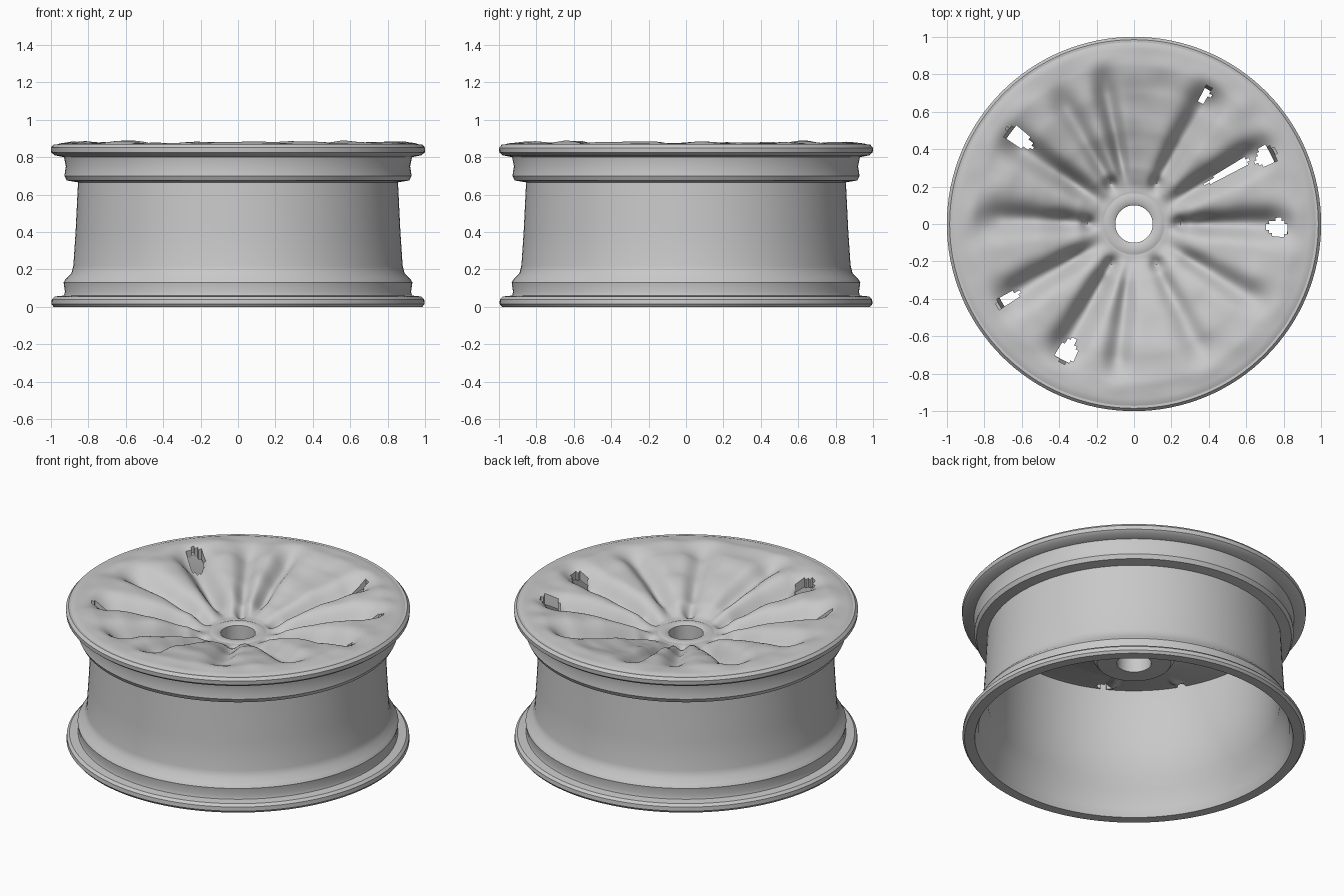
import bpy, bmesh, math
from mathutils import Vector, noise

if "Cube" in bpy.data.objects:
    bpy.data.objects.remove(bpy.data.objects["Cube"], do_unlink=True)

SEGMENTS = 288
RINGS = 54

# One cast metal colour
metal = bpy.data.materials.new("cast_grey")
metal.use_nodes = True
GREY = (0.58, 0.58, 0.58, 1)
metal.diffuse_color = GREY
metal.node_tree.nodes["Principled BSDF"].inputs["Base Color"].default_value = GREY


def finish(name, bm, angle):
    bmesh.ops.recalc_face_normals(bm, faces=bm.faces)
    mesh = bpy.data.meshes.new(name)
    bm.to_mesh(mesh)
    bm.free()
    obj = bpy.data.objects.new(name, mesh)
    mesh.materials.append(metal)
    bpy.context.collection.objects.link(obj)
    bpy.ops.object.select_all(action='DESELECT')
    obj.select_set(True)
    bpy.context.view_layer.objects.active = obj
    bpy.ops.object.shade_smooth_by_angle(angle=math.radians(angle))
    return obj


def lathe(name, profile, steps=128):
    """Spin a closed (radius, height) profile around z."""
    bm = bmesh.new()
    loops = []
    for s in range(steps):
        a = math.tau * s / steps
        loops.append([bm.verts.new((r * math.cos(a), r * math.sin(a), z)) for r, z in profile])
    n = len(profile)
    for s in range(steps):
        here, after = loops[s], loops[(s + 1) % steps]
        for k in range(n):
            bm.faces.new((here[k], after[k], after[(k + 1) % n], here[(k + 1) % n]))
    return finish(name, bm, 35)


# Barrel with both flanges, outside upward then inside downward
lathe("rim_barrel", [
    (0.985, 0), (0.997, 0.015), (0.995, 0.04), (0.98, 0.055), (0.93, 0.06),
    (0.925, 0.08), (0.932, 0.13), (0.92, 0.15), (0.89, 0.18), (0.88, 0.22),
    (0.868, 0.4), (0.855, 0.665), (0.915, 0.675), (0.928, 0.7), (0.92, 0.75),
    (0.93, 0.8), (0.98, 0.81), (0.998, 0.825), (1, 0.85), (0.985, 0.867),
    (0.93, 0.865), (0.84, 0.82), (0.82, 0.7), (0.825, 0.5), (0.845, 0.22),
    (0.89, 0.16), (0.905, 0.05), (0.925, 0)])


def smooth(a, b, x):
    t = max(0, min(1, (x - a) / (b - a)))
    return t * t * (3 - 2 * t)


def along(points, r):
    for (r0, z0), (r1, z1) in zip(points, points[1:]):
        if r <= r1:
            return z0 + (z1 - z0) * max(0, r - r0) / (r1 - r0)
    return points[-1][1]


FRONT = [(0.1, 0.69), (0.2, 0.705), (0.3, 0.765), (0.5, 0.83), (0.7, 0.87),
         (0.85, 0.882), (0.95, 0.874), (0.99, 0.86)]
BACK = [(0.1, 0.5), (0.22, 0.505), (0.26, 0.58), (0.5, 0.69), (0.8, 0.79), (0.99, 0.835)]

# Grooves between spokes: angle in degrees, depth, width factor
GROOVES = [(0, 0.11, 1), (30, 0.12, 1), (60, 0.11, 1), (83, 0.035, 2.2),
           (102, 0.075, 0.7), (120, 0.06, 0.8), (146, 0.11, 1), (178, 0.09, 1),
           (210, 0.11, 1), (241, 0.12, 1), (263, 0.06, 0.8), (298, 0.05, 0.9),
           (328, 0.07, 0.9)]

# Openings through the face: x, y, half length along the radius, half width
OPENINGS = [(0.76, -0.02, 0.06, 0.045), (0.7, 0.36, 0.06, 0.05), (0.5, 0.28, 0.14, 0.02),
            (0.38, 0.69, 0.05, 0.024), (-0.61, 0.455, 0.085, 0.043),
            (-0.67, -0.4, 0.075, 0.03), (-0.355, -0.675, 0.07, 0.05)]


def front_height(r, a):
    z = along(FRONT, r)
    reach = smooth(0.16, 0.4, r) * (1 - smooth(0.7, 0.9, r))
    cut = 0
    for deg, depth, width in GROOVES:
        d = (a - math.radians(deg) + math.pi) % math.tau - math.pi
        span = (0.025 + 0.075 * r) * width
        cut += depth * math.exp(-(d * r / span) ** 2)
    z -= cut * reach
    # Six bolt recesses around the hub
    d = (a + math.pi / 6) % (math.pi / 3) - math.pi / 6
    off = (r - 0.245) ** 2 + (r * d) ** 2
    z -= 0.05 * math.exp(-off / 0.0012)
    # Worn casting unevenness
    p = Vector((r * math.cos(a), r * math.sin(a), 0))
    return z + 0.012 * noise.noise(p * 7) * smooth(0.2, 0.4, r) * (1 - smooth(0.85, 0.97, r))


def is_open(r, a):
    x, y = r * math.cos(a), r * math.sin(a)
    for cx, cy, length, width in OPENINGS:
        out = Vector((cx, cy)).normalized()
        d = Vector((x - cx, y - cy))
        u, v = d.dot(out), d.dot(Vector((-out.y, out.x)))
        if (u / length) ** 2 + (v / (width * (1 + 0.4 * u / length))) ** 2 < 1:
            return True
    return False


# Spoked face with hub bore, front and back skins joined around each opening
bm = bmesh.new()
radii = [0.1 + 0.885 * i / RINGS for i in range(RINGS + 1)]
angles = [math.tau * j / SEGMENTS for j in range(SEGMENTS)]
top, under = [], []
for r in radii:
    row_top, row_under = [], []
    for a in angles:
        x, y = r * math.cos(a), r * math.sin(a)
        z = front_height(r, a)
        row_top.append(bm.verts.new((x, y, z)))
        row_under.append(bm.verts.new((x, y, min(along(BACK, r), z - 0.02))))
    top.append(row_top)
    under.append(row_under)

step = math.pi / SEGMENTS
solid = [[not is_open((radii[i] + radii[i + 1]) / 2, a + step) for a in angles]
         for i in range(RINGS)]


def filled(i, j):
    return 0 <= i < RINGS and solid[i][j % SEGMENTS]


for i in range(RINGS):
    for j in range(SEGMENTS):
        if not solid[i][j]:
            continue
        k = (j + 1) % SEGMENTS
        corners = [(i, j), (i + 1, j), (i + 1, k), (i, k)]
        bm.faces.new([top[p][q] for p, q in corners])
        bm.faces.new([under[p][q] for p, q in reversed(corners)])
        neighbours = [(i, j - 1), (i + 1, j), (i, j + 1), (i - 1, j)]
        for n, (p, q) in enumerate(neighbours):
            if not filled(p, q):
                (a0, a1), (b0, b1) = corners[n], corners[(n + 1) % 4]
                bm.faces.new((top[a0][a1], under[a0][a1], under[b0][b1], top[b0][b1]))
loose = [v for v in bm.verts if not v.link_faces]
bmesh.ops.delete(bm, geom=loose, context='VERTS')
finish("spoked_face", bm, 45)

# Raised collar around the centre bore
lathe("hub_collar", [(0.1, 0.66), (0.1, 0.695), (0.115, 0.705), (0.15, 0.705),
                     (0.175, 0.695), (0.175, 0.66)], 64)
